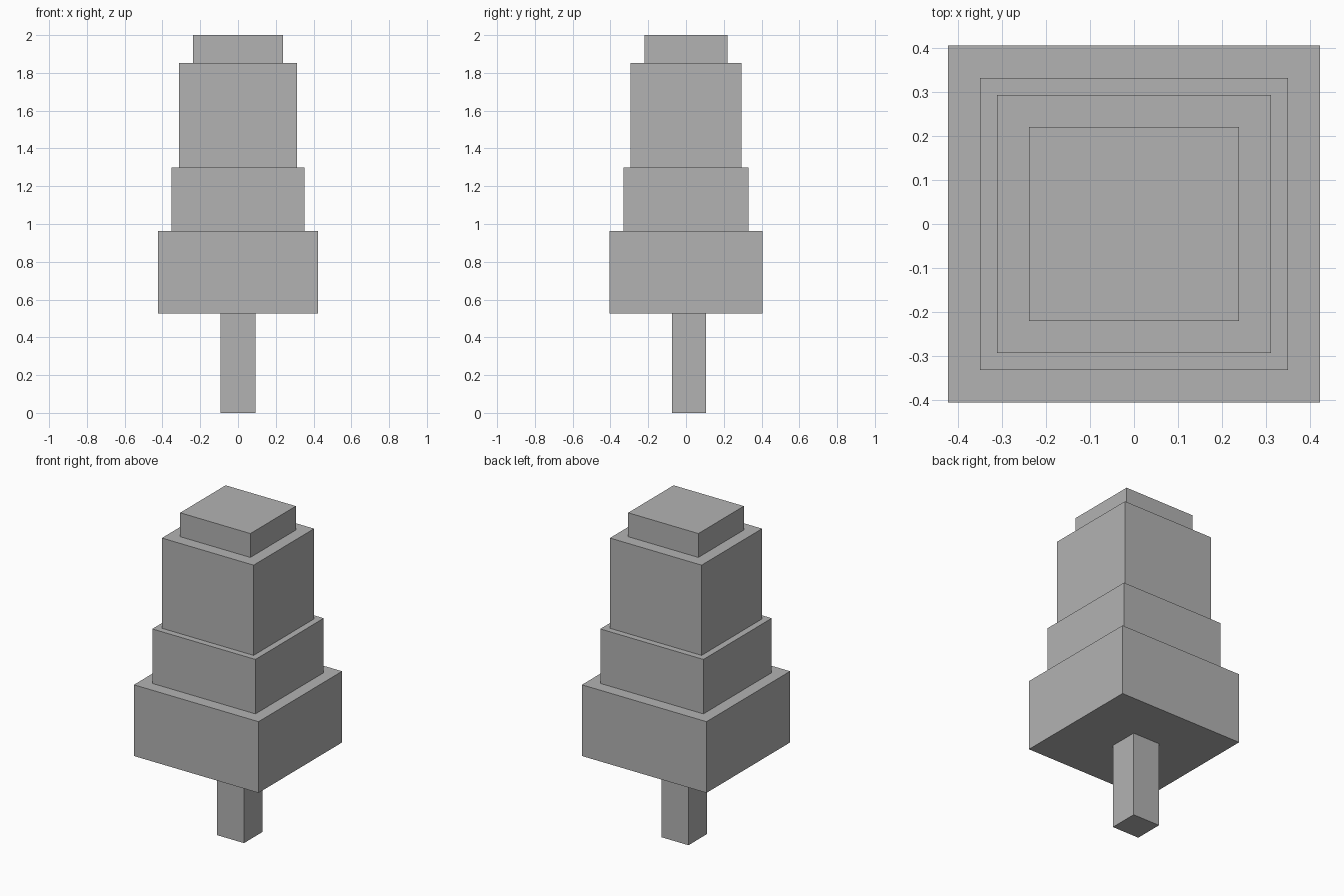
import bpy
from mathutils import Matrix, Vector
import bmesh

cube = bpy.data.objects.get("Cube")
if cube:
    bpy.data.objects.remove(cube, do_unlink=True)

# Single plain grey
GREY = (0.45, 0.45, 0.45, 1.0)
grey = bpy.data.materials.new("plain_grey")
grey.use_nodes = True
grey.diffuse_color = GREY
grey.node_tree.nodes["Principled BSDF"].inputs["Base Color"].default_value = GREY


def block(name, half_x, half_y, bottom, top, y=0.0):
    """Box standing between two heights."""
    bm = bmesh.new()
    size = Vector((2 * half_x, 2 * half_y, top - bottom))
    centre = Vector((0, y, (bottom + top) / 2))
    bmesh.ops.create_cube(bm, size=1, matrix=Matrix.LocRotScale(centre, None, size))
    mesh = bpy.data.meshes.new(name)
    bm.to_mesh(mesh)
    bm.free()
    mesh.materials.append(grey)
    obj = bpy.data.objects.new(name, mesh)
    bpy.context.collection.objects.link(obj)


# Trunk, set slightly towards the back
block("trunk", 0.092, 0.09, 0.0, 0.525, y=0.017)

# Foliage tiers, stacked from widest to narrowest
block("foliage_bottom", 0.424, 0.406, 0.525, 0.963)
block("foliage_lower", 0.351, 0.332, 0.963, 1.298)
block("foliage_upper", 0.312, 0.294, 1.298, 1.853)
block("foliage_top", 0.239, 0.221, 1.853, 2.0)
